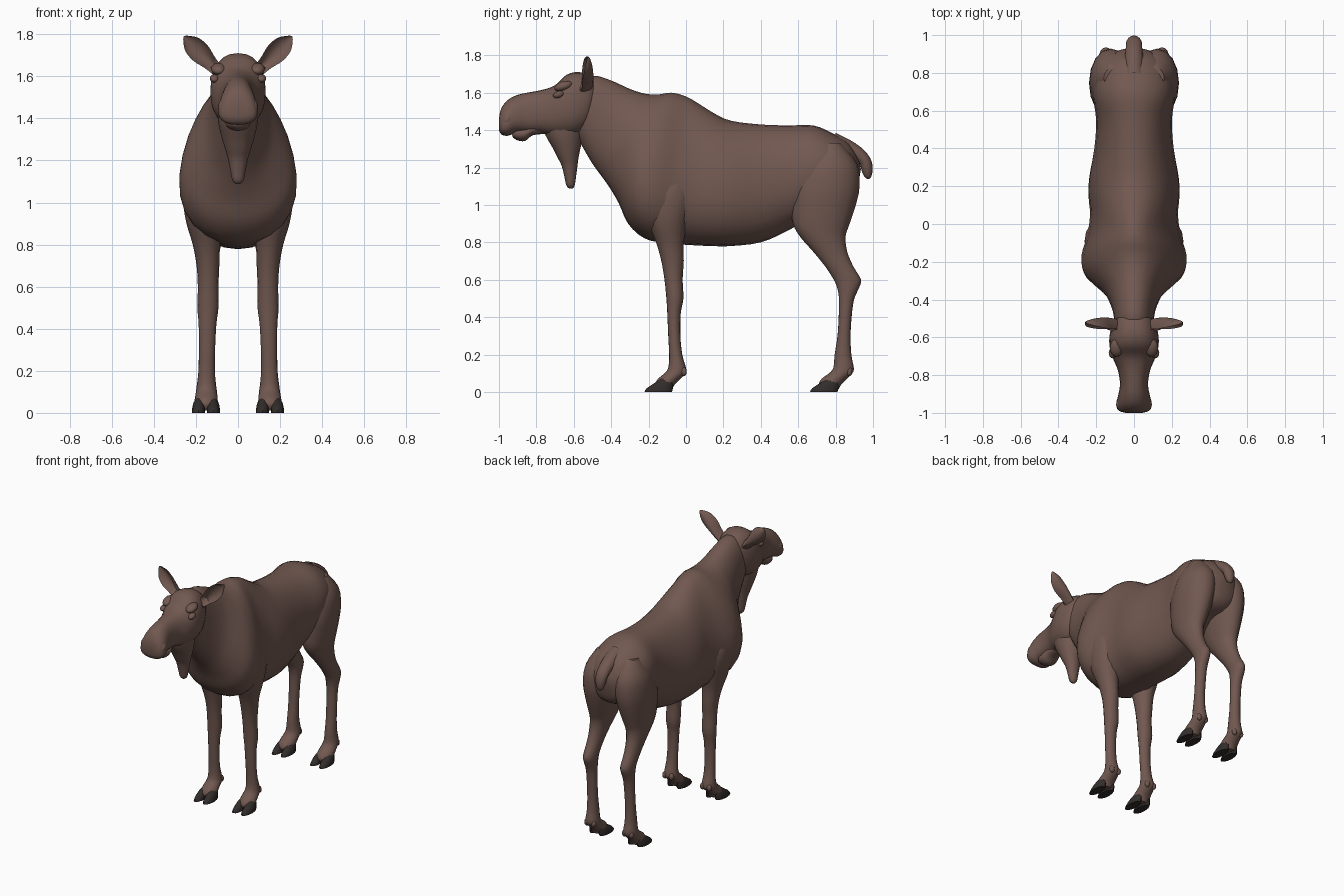
import bpy, bmesh, math
from mathutils import Vector, Matrix


def material(name, colour):
    m = bpy.data.materials.new(name)
    m.diffuse_color = (*colour, 1)
    return m


HIDE = material("brown_hide", (0.165, 0.098, 0.080))
HORN = material("dark_hoof", (0.032, 0.026, 0.024))


def finish(bm, name, mat, angle=50):
    bmesh.ops.recalc_face_normals(bm, faces=bm.faces)
    me = bpy.data.meshes.new(name)
    bm.to_mesh(me)
    bm.free()
    me.materials.append(mat)
    me.shade_smooth()
    me.set_sharp_from_angle(angle=math.radians(angle))
    ob = bpy.data.objects.new(name, me)
    bpy.context.collection.objects.link(ob)
    return ob


def spline(rows, steps):
    """Smooth curve through the rows of numbers."""
    out = []
    for i in range(len(rows) - 1):
        p0, p1 = rows[max(i - 1, 0)], rows[i]
        p2, p3 = rows[i + 1], rows[min(i + 2, len(rows) - 1)]
        for s in range(steps):
            t = s / steps
            out.append([0.5 * (2 * b + (c - a) * t + (2 * a - 5 * b + 4 * c - d) * t * t
                               + (3 * b - a - 3 * c + d) * t ** 3)
                        for a, b, c, d in zip(p0, p1, p2, p3)])
    return out + [list(rows[-1])]


def skin(rings):
    bm = bmesh.new()
    loops = [[bm.verts.new(p) for p in ring] for ring in rings]
    n = len(loops[0])
    for a, b in zip(loops, loops[1:]):
        for j in range(n):
            bm.faces.new((a[j], a[(j + 1) % n], b[(j + 1) % n], b[j]))
    bm.faces.new(loops[0])
    bm.faces.new(loops[-1])
    return bm


def loft(name, rows, mat=HIDE, side=1, n=20, steps=3, power=1.0, angle=50):
    """Rows: y, z of one edge; y, z of the opposite edge; x centre; half width; taper."""
    rings = []
    for ya, za, yb, zb, xc, hw, k in spline(rows, steps):
        ring = []
        for j in range(n):
            t = 2 * math.pi * j / n
            c, s = math.cos(t), math.sin(t)
            c = math.copysign(abs(c) ** power, c)
            x = xc + hw * math.copysign(abs(s) ** power, s) * (1 - k * c)
            ring.append((side * x, (ya + yb) / 2 + c * (ya - yb) / 2,
                         (za + zb) / 2 + c * (za - zb) / 2))
        rings.append(ring)
    return finish(skin(rings), name, mat, angle)


def centred(rows):
    return [(a, b, c, d, 0, w, k) for a, b, c, d, w, k in rows]


def upright(rows):
    """Rows: z, front y, back y, x centre, half width."""
    return [(f, z, b, z, x, w, 0) for z, f, b, x, w in rows]


def blob(name, centre, size, tilt=0.0):
    bm = bmesh.new()
    bmesh.ops.create_uvsphere(bm, u_segments=16, v_segments=10, radius=1)
    m = Matrix.Translation(centre) @ Matrix.Rotation(tilt, 4, 'X') @ Matrix.Diagonal((*size, 1))
    bmesh.ops.transform(bm, matrix=m, verts=bm.verts)
    finish(bm, name, HIDE)


# Trunk with neck, withers and rump
loft("body", centred([
    (-.60, 1.64, -.62, 1.42, .08, .0), (-.50, 1.69, -.57, 1.34, .10, .0),
    (-.40, 1.665, -.50, 1.22, .115, .0), (-.30, 1.62, -.42, 1.11, .15, .1),
    (-.22, 1.595, -.36, 1.01, .21, .25), (-.15, 1.59, -.31, .90, .255, .3),
    (-.08, 1.60, -.22, .82, .263, .35), (0, 1.58, -.10, .795, .235, .35),
    (.07, 1.54, .03, .785, .225, .25), (.15, 1.49, .14, .78, .235, .2),
    (.24, 1.45, .24, .78, .235, .15), (.40, 1.43, .40, .80, .21, .1),
    (.55, 1.425, .54, .86, .20, .05), (.68, 1.425, .66, .93, .215, .0),
    (.78, 1.385, .76, .98, .205, .0), (.87, 1.33, .85, 1.0, .165, .0),
    (.92, 1.25, .90, 1.04, .10, .0), (.935, 1.19, .92, 1.1, .03, .0)]), n=28, power=.95)

# Long head with drooping muzzle
loft("head", centred([
    (-.47, 1.62, -.50, 1.50, .05, 0), (-.495, 1.68, -.52, 1.42, .10, 0),
    (-.57, 1.71, -.58, 1.375, .127, .05), (-.64, 1.695, -.65, 1.36, .13, .0),
    (-.70, 1.64, -.72, 1.37, .112, .0), (-.77, 1.615, -.78, 1.385, .085, .05),
    (-.85, 1.60, -.85, 1.385, .074, .1), (-.91, 1.585, -.91, 1.385, .082, .2),
    (-.96, 1.555, -.95, 1.37, .09, .25), (-.99, 1.51, -.985, 1.375, .08, .2),
    (-1.0, 1.46, -1.0, 1.40, .045, 0)]), n=24, power=.85)
loft("lower_lip", centred([
    (-.935, 1.385, -.925, 1.36, .03, 0), (-.91, 1.41, -.90, 1.345, .055, 0),
    (-.86, 1.42, -.86, 1.342, .06, 0), (-.82, 1.43, -.82, 1.372, .055, 0),
    (-.75, 1.44, -.75, 1.38, .04, 0)]), n=16)

# Hanging throat flap
loft("throat_bell", upright([
    (1.44, -.77, -.54, 0, .10), (1.37, -.75, -.55, 0, .092), (1.30, -.71, -.565, 0, .075),
    (1.25, -.685, -.575, 0, .06), (1.21, -.665, -.58, 0, .048), (1.15, -.65, -.588, 0, .036),
    (1.105, -.64, -.595, 0, .026), (1.088, -.625, -.605, 0, .01)]), n=16)

# Short curved tail
loft("tail", centred([
    (.80, 1.385, .80, 1.29, .05, 0), (.88, 1.345, .86, 1.25, .05, 0),
    (.945, 1.30, .905, 1.235, .045, 0), (.985, 1.25, .93, 1.215, .042, 0),
    (.998, 1.20, .94, 1.18, .035, 0), (.992, 1.155, .955, 1.15, .022, 0),
    (.98, 1.138, .97, 1.138, .006, 0)]), n=14)

FRONT_LEG = upright([
    (1.22, -.17, -.02, .15, .05), (1.10, -.21, .03, .16, .095), (1.0, -.215, .03, .165, .095),
    (.90, -.20, .005, .16, .085), (.80, -.16, -.012, .15, .065), (.70, -.132, -.012, .143, .054),
    (.60, -.115, -.018, .142, .049), (.50, -.105, -.014, .143, .050), (.42, -.10, -.028, .145, .042),
    (.30, -.095, -.03, .147, .038), (.20, -.09, -.02, .149, .039), (.13, -.095, .0, .15, .046),
    (.10, -.115, .0, .15, .050), (.07, -.15, -.03, .151, .054), (.04, -.165, -.06, .152, .056),
    (.012, -.15, -.075, .152, .050)])

HIND_LEG = upright([
    (1.33, .72, .83, .10, .06), (1.22, .62, .915, .115, .108), (1.10, .57, .928, .125, .113),
    (1.0, .562, .908, .13, .103), (.90, .572, .875, .137, .085), (.83, .61, .853, .142, .070),
    (.75, .68, .862, .146, .055), (.67, .745, .895, .148, .046), (.60, .79, .936, .148, .042),
    (.55, .81, .922, .148, .041), (.48, .818, .895, .148, .038), (.32, .812, .88, .15, .036),
    (.20, .795, .884, .15, .038), (.13, .788, .897, .15, .046), (.10, .765, .89, .15, .050),
    (.07, .725, .86, .151, .054), (.04, .71, .83, .152, .056), (.012, .725, .815, .152, .050)])

for side, label in ((1, "left"), (-1, "right")):
    # Legs with cloven hooves and dewclaws
    for part, rows, heel in (("front", FRONT_LEG, 0.0), ("hind", HIND_LEG, .885)):
        loft(f"{part}_leg_{label}", rows, side=side, n=16)
        for toe in (-1, 1):
            x = .152 + toe * .033
            loft(f"{part}_hoof_{label}", upright([
                (.0, heel - .222, heel - .075, x + toe * .003, .031),
                (.02, heel - .21, heel - .07, x + toe * .002, .031),
                (.05, heel - .165, heel - .07, x, .026),
                (.075, heel - .13, heel - .08, x - toe * .006, .016)]),
                mat=HORN, side=side, n=12, steps=2)
            blob(f"{part}_dewclaw_{label}", (side * (.15 + toe * .026), heel - .012, .108),
                 (.018, .016, .024))

    # Leaf-shaped ears, dished on the front
    base, tip = Vector((.095, -.53, 1.625)), Vector((.257, -.522, 1.79))
    across = Vector((-.7, 0, .7))
    rings = []
    for t, w, d in spline([(0, .028, .028), (.25, .036, .032), (.5, .05, .03),
                           (.75, .046, .022), (.92, .022, .012), (1, .004, .004)], 3):
        ring = []
        for j in range(16):
            a = 2 * math.pi * j / 16
            c, s = math.cos(a), math.sin(a)
            y = d * s if s > 0 else d * s * (1.2 if t < .15 else -.45)
            p = base.lerp(tip, t) + across * (w * c) + Vector((0, y - d * c * c * .9, 0))
            ring.append((side * p.x, p.y, p.z))
        rings.append(ring)
    finish(skin(rings), f"ear_{label}", HIDE)

    # Brows, eyelids and nostril rims
    blob(f"brow_{label}", (side * .092, -.655, 1.635), (.036, .05, .026), .3)
    blob(f"eyelid_{label}", (side * .112, -.682, 1.59), (.022, .03, .018), .3)
    blob(f"nostril_{label}", (side * .062, -.955, 1.455), (.033, .032, .042), -.4)
